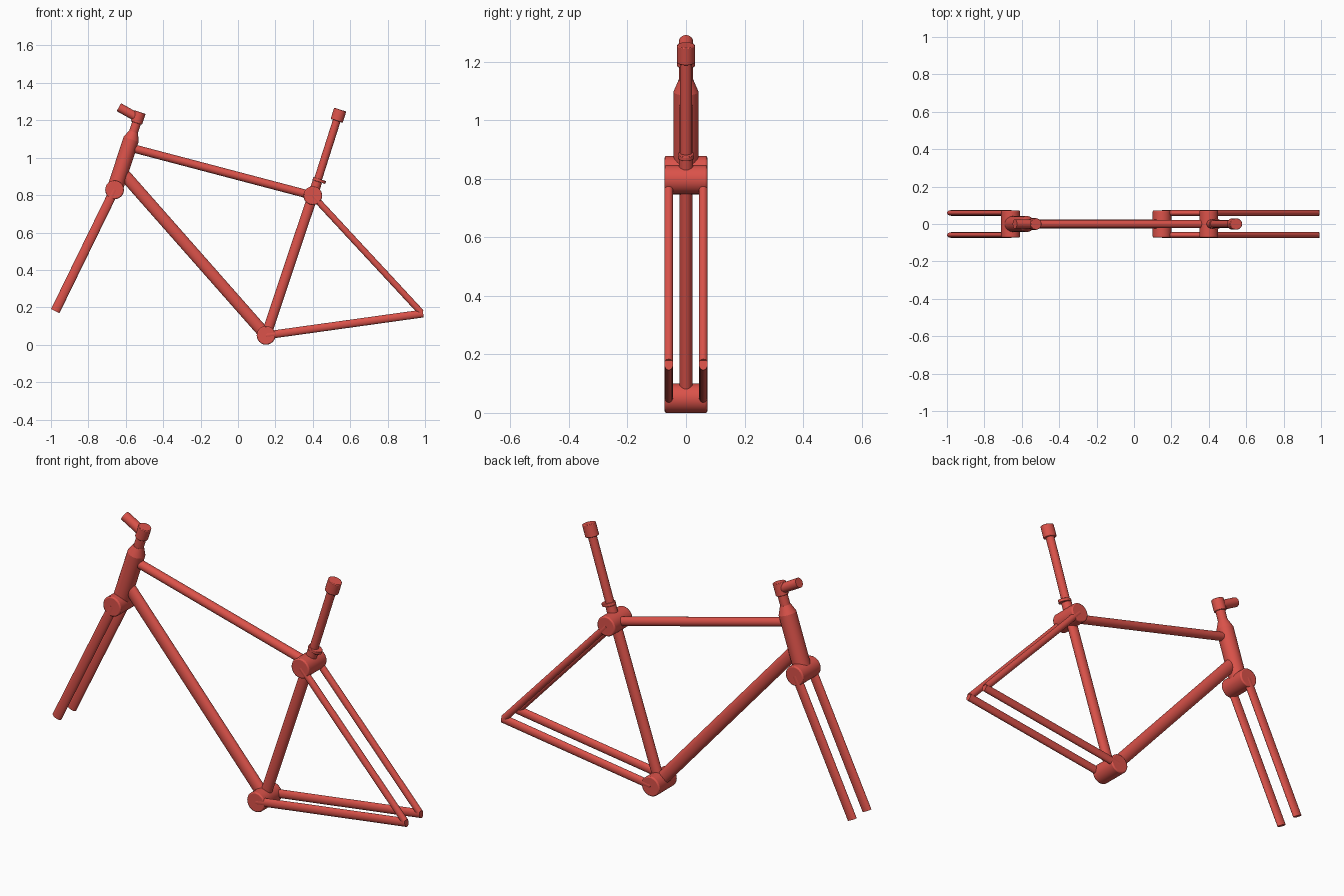
import bpy, math
from mathutils import Vector, Matrix

if "Cube" in bpy.data.objects:
    bpy.data.objects.remove(bpy.data.objects["Cube"])

red = bpy.data.materials.new("frame red")
red.diffuse_color = (0.71, 0.085, 0.068, 1)
red.use_nodes = True
red.node_tree.nodes["Principled BSDF"].inputs["Base Color"].default_value = red.diffuse_color


def tube(name, a, b, ra, rb=None, squash=1.0, bevel=0.0, sides=32):
    """Tube between two points; squash scales its width across the frame (y)."""
    a, b = Vector(a), Vector(b)
    axis = (b - a).normalized()
    bpy.ops.mesh.primitive_cone_add(vertices=sides, radius1=ra, radius2=ra if rb is None else rb,
                                    depth=(b - a).length)
    ob = bpy.context.object
    ob.name = name
    # local x lies in the frame plane, local y lies across it
    if abs(axis.y) > 0.99:
        side = Vector((0, 0, 1))
    else:
        side = Vector((0, 1, 0))
    inplane = side.cross(axis).normalized()
    side = axis.cross(inplane)
    rot = Matrix((inplane, side, axis)).transposed().to_4x4()
    ob.data.transform(Matrix.Translation((a + b) / 2) @ rot @ Matrix.Diagonal((1, squash, 1, 1)))
    ob.data.materials.append(red)
    if bevel:
        mod = ob.modifiers.new("soft rim", 'BEVEL')
        mod.width, mod.segments = bevel, 2
        mod.limit_method, mod.angle_limit = 'ANGLE', math.radians(40)
    bpy.ops.object.shade_smooth_by_angle(angle=math.radians(35))
    return ob


def pair(name, a, b, r, squash):
    """Left and right copies of a tube beside the frame."""
    for label, y in (("left", 0.059), ("right", -0.059)):
        tube(f"{name}_{label}", (a[0], y, a[1]), (b[0], y, b[1]), r, squash=squash)


def at(base, top, z):
    """Point at height z on the line through two (x, z) points."""
    return (base[0] + (top[0] - base[0]) * (z - base[1]) / (top[1] - base[1]), 0, z)


# main joints in the side plane (x, z)
bottom, seat, crown = (0.15, 0.05), (0.40, 0.797), (-0.66, 0.828)
post_top, stem_top = (0.537, 1.227), (-0.533, 1.215)
rear = (0.99, 0.167)

# cross shells
for name, (x, z) in (("bottom_bracket", bottom), ("seat_cluster", seat), ("fork_crown", crown)):
    tube(name, (x, -0.073, z), (x, 0.073, z), 0.05, bevel=0.006)

# main triangle
tube("down_tube", (-0.607, 0, 0.908), (bottom[0], 0, bottom[1]), 0.032, squash=0.72)
tube("top_tube", (-0.58, 0, 1.055), (seat[0], 0, seat[1]), 0.022)
tube("seat_tube", (bottom[0], 0, bottom[1]), (seat[0], 0, seat[1]), 0.027, squash=0.83)

# rear triangle and fork legs
pair("chainstay", bottom, rear, 0.021, 0.72)
pair("seatstay", seat, (0.98, 0.172), 0.017, 0.9)
pair("fork_leg", crown, (-0.977, 0.18), 0.025, 0.6)

# head tube, tapered top cap and steerer
head = lambda z: at(crown, stem_top, z)
tube("head_tube", head(0.84), head(1.098), 0.0425)
tube("head_taper", head(1.098), head(1.138), 0.0425, 0.025)
tube("steerer", head(1.13), head(1.2), 0.024)

# stem clamp and stem
tube("stem_clamp", head(1.185), head(1.244), 0.031, bevel=0.003)
tube("stem", (-0.535, 0, 1.213), (-0.637, 0, 1.27), 0.024)

# seat post, sleeve, collar and saddle clamp
post = lambda z: at(seat, post_top, z)
tube("seat_sleeve", post(0.80), post(0.872), 0.026, squash=0.95)
c = Vector(post(0.88)) + Vector((0.008, 0, -0.002))
n = (Vector(post(1.2)) - Vector(post(0.8))).normalized()
tube("seat_collar", c - n * 0.008, c + n * 0.008, 0.036, squash=0.78, bevel=0.002)
tube("seat_post", post(0.80), post(1.21), 0.021)
tube("saddle_clamp", post(1.197), post(1.257), 0.034, squash=0.9, bevel=0.003)
